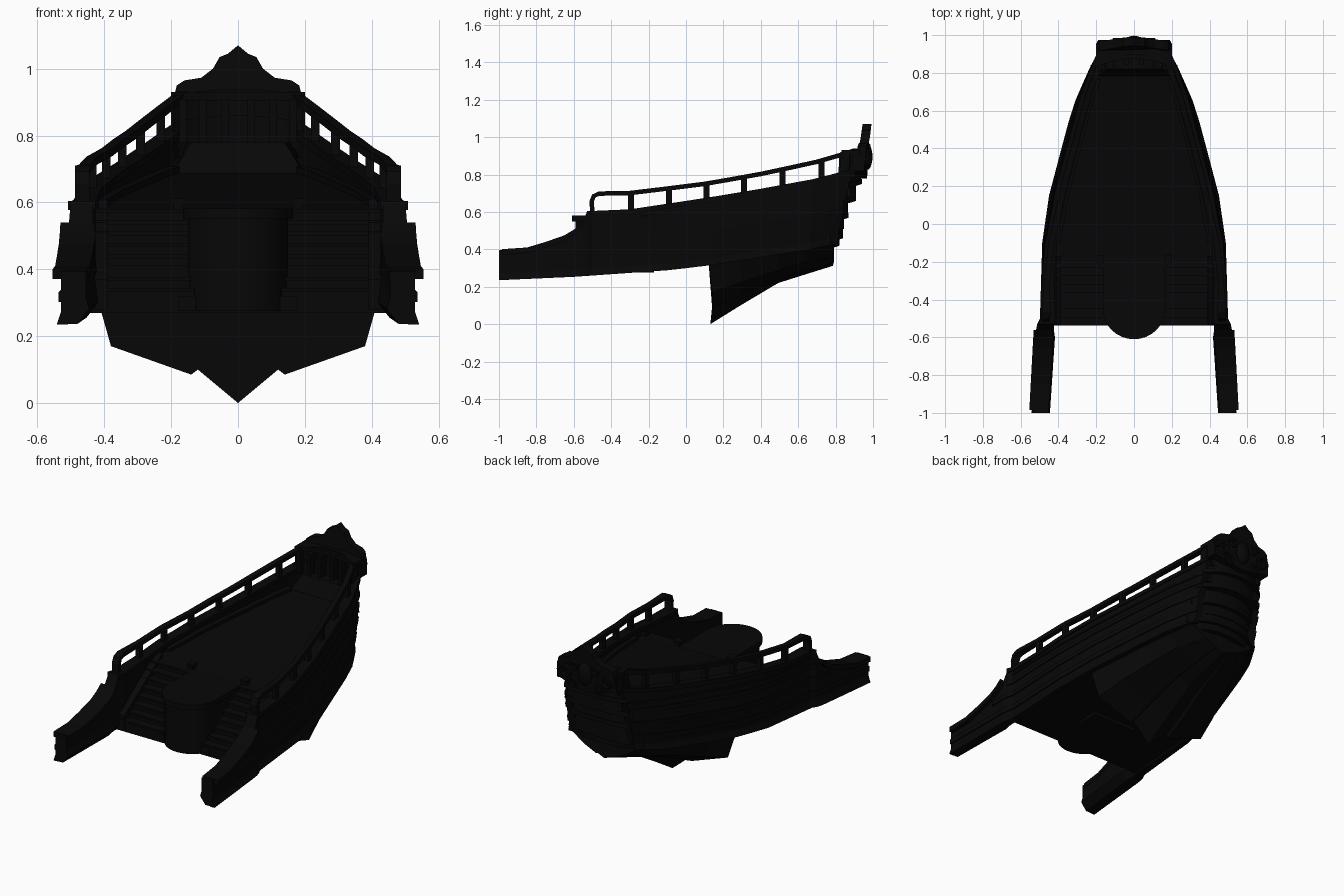
import bpy, bmesh, math

if "Cube" in bpy.data.objects:
    bpy.data.objects.remove(bpy.data.objects["Cube"])

mat = bpy.data.materials.new("charcoal black")
mat.diffuse_color = (0.0022, 0.0022, 0.0022, 1)
mat.use_nodes = True
mat.node_tree.nodes["Principled BSDF"].inputs["Base Color"].default_value = mat.diffuse_color


def lerp(table, y):
    """Piecewise linear lookup in a list of (key, value) pairs."""
    if y <= table[0][0]:
        return table[0][1]
    for (a, va), (b, vb) in zip(table, table[1:]):
        if y <= b:
            return va + (vb - va) * (y - a) / (b - a)
    return table[-1][1]


def finish(bm, name, mirror=False, smooth=False):
    bmesh.ops.recalc_face_normals(bm, faces=bm.faces)
    me = bpy.data.meshes.new(name)
    bm.to_mesh(me)
    bm.free()
    me.materials.append(mat)
    ob = bpy.data.objects.new(name, me)
    bpy.context.collection.objects.link(ob)
    if mirror:
        ob.modifiers.new("Mirror", 'MIRROR').use_mirror_merge = False
    if smooth:
        bpy.context.view_layer.objects.active = ob
        ob.select_set(True)
        bpy.ops.object.shade_smooth_by_angle(angle=math.radians(35))
        ob.select_set(False)
    return ob


def loft(name, rings, mirror=False, smooth=False):
    """Skin closed rings of equal length and cap both ends."""
    bm = bmesh.new()
    vs = [[bm.verts.new(p) for p in r] for r in rings]
    n = len(rings[0])
    for a, b in zip(vs, vs[1:]):
        for i in range(n):
            j = (i + 1) % n
            bm.faces.new((a[i], a[j], b[j], b[i]))
    bm.faces.new(vs[0])
    bm.faces.new(vs[-1])
    return finish(bm, name, mirror, smooth)


def box(name, x, y, z, mirror=False):
    rings = [[(x[0], y[0], h), (x[1], y[0], h), (x[1], y[1], h), (x[0], y[1], h)] for h in z]
    return loft(name, rings, mirror)


# Hull guide curves along the length: half width, lower edge, top edge
WIDTH = [(-1, .53), (-.7, .514), (-.54, .505), (-.5, .486), (-.1, .474), (.15, .438),
         (.4, .372), (.68, .297), (.85, .234), (.9, .212)]
LOW = [(-1, .237), (-.6, .255), (-.1, .29), (.12, .315), (.5, .375), (.88, .43)]
TOP = [(-1, .395), (-.85, .405), (-.75, .435), (-.65, .47), (-.6, .50), (-.56, .535),
       (-.53, .60), (-.3, .61), (.1, .67), (.4, .72), (.7, .775), (.9, .83)]
THICK = [(-1, .075), (-.6, .08), (-.45, .05), (.9, .04)]
STATIONS = [-1, -.92, -.85, -.75, -.65, -.6, -.56, -.53, -.5, -.3, -.1, .02, .15, .28,
            .4, .54, .68, .78, .85, .89]
top = lambda y: lerp(TOP, y)
low = lambda y: lerp(LOW, y)
thick = lambda y: lerp(THICK, y)


def skin(y, z):
    """Half width and raked y position of the planking."""
    d = max(0, top(y) - z)
    u = (z - low(y)) / (top(y) - low(y))
    tumble = min(1, max(0, (y + .3) / .4)) * max(0, u - .5) * .045
    return lerp(WIDTH, y) - tumble, y - .22 * d * max(0, (y - .6) / .3)


def side_strip(name, ys, lo, hi, out, inner, out_top=None):
    """Band that follows the planking between two height functions."""
    rings = []
    out_top = out if out_top is None else out_top
    for y in ys:
        a, b = lo(y), hi(y)
        (wa, ya), (wb, yb) = skin(y, a), skin(y, b)
        t = inner(y)
        rings.append([(wa + out, ya, a), (wb + out_top, yb, b), (wb - t, yb, b), (wa - t, ya, a)])
    return loft(name, rings, True)


# Hull sides, curving inward toward the top, with a bevelled inner lower edge
rings = []
for y in STATIONS:
    zs = [low(y) + (top(y) - low(y)) * k / 4 for k in range(5)]
    sec = [(skin(y, z)[0], skin(y, z)[1], z) for z in zs]
    t = thick(y)
    sec += [(x - t, v, z) for x, v, z in (sec[4], sec[2])]
    x, v, z = sec[0]
    rings.append(sec + [(x - t - .01, v, z + .045), (x - t + .025, v, z)])
loft("hull_side", rings, True)
side_strip("bulwark_cap", [y for y in STATIONS if y >= -.53],
           lambda y: top(y) - .022, lambda y: top(y) + .004, .008, lambda y: thick(y) + .008)
side_strip("prow_cap", [-.985] + [y for y in STATIONS if -1 < y <= -.56],
           lambda y: top(y) - .025, lambda y: top(y) + .005, .025, lambda y: thick(y) + .002)
side_strip("hull_skirt", STATIONS, lambda y: low(y) - .002, lambda y: low(y) + .035,
           .012, lambda y: .02, 0)

# Horizontal planking bands, each starting where the side is tall enough
for k, (start, off, h) in enumerate([(-1, .065, .03), (-.65, .155, .025),
                                     (-.53, .235, .025), (-.5, .29, .012)]):
    side_strip("hull_band_%d" % k, [y for y in STATIONS if y >= start],
               lambda y: low(y) + off, lambda y: low(y) + off + h, .007, lambda y: .01)

# Railing with a curved front end
RAIL = [(-.5, .60), (-.505, .655), (-.493, .685), (-.465, .698), (-.3, .701), (-.1, .725), (.1, .75),
        (.25, .776), (.4, .803), (.55, .835), (.7, .868), (.88, .92)]
rings = []
for i, (y, z) in enumerate(RAIL):
    a, b = RAIL[max(i - 1, 0)], RAIL[min(i + 1, len(RAIL) - 1)]
    dy, dz = b[0] - a[0], b[1] - a[1]
    m = math.hypot(dy, dz)
    ny, nz = -dz / m * .012, dy / m * .012
    x = skin(max(y, -.5), z)[0] - .02
    h = .022 if y < -.4 else .016
    rings.append([(x - h, y - ny, z - nz), (x + h, y - ny, z - nz),
                  (x + h, y + ny, z + nz), (x - h, y + ny, z + nz)])
loft("handrail", rings, True)
for k, y in enumerate([-.295, -.09, .11, .31, .515, .725, .875]):
    x = skin(y, top(y) + .05)[0] - .021
    box("rail_post_%d" % k, (x - .013, x + .013), (y - .016, y + .016),
        (top(y) - .01, lerp(RAIL[4:], y)), True)

# Sloping deck and flat bottom
DECK = [(-.18, .58), (.8, .69)]


def slab(name, ys, zf, h, inset):
    rings = []
    for y in ys:
        z = zf(y)
        w = skin(y, z)[0] - inset
        rings.append([(-w, y, z), (w, y, z), (w, y, z - h), (-w, y, z - h)])
    loft(name, rings)


slab("deck", [-.18, .02, .15, .4, .68, .8, .86], lambda y: lerp(DECK, y), .02, .02)
slab("hull_floor", [-.53, -.3, -.1, .15], lambda y: low(y) + .03, .02, .03)
side_strip("deck_waterway", [y for y in STATIONS if -.2 < y < .8],
           lambda y: lerp(DECK, y), lambda y: lerp(DECK, y) + .02, -.03, lambda y: .075)

# Stairs on both sides of the rounded platform: one stepped profile with nosings
N = 8
prof = [(-.53, .288)]
for k in range(N):
    y0 = -.53 + .35 * k / N
    z = .31 + .27 * (k + 1) / N
    prof += [(y0, z - .012), (y0 - .008, z - .012), (y0 - .008, z), (y0 + .35 / N, z)]
prof.append((-.18, .3))
loft("stairs", [[(x, y, z) for y, z in prof] for x in (.13, .44)], True)
loft("stair_stringer", [[(.39, -.535, .28), (.43, -.535, .28), (.43, -.535, .37), (.39, -.535, .37)],
                        [(.39, -.17, .5), (.43, -.17, .5), (.43, -.17, .61), (.39, -.17, .61)]], True)


def platform(name, w, front, levels):
    pts = [(w, -.17)] + [(w * math.cos(a), -.45 + (front + .45) * math.sin(a))
                         for a in [math.pi * i / 16 for i in range(17)]] + [(-w, -.17)]
    loft(name, [[(x, y, z) for x, y in pts] for z in levels], smooth=True)


platform("platform_body", .15, -.592, (.275, .56))
platform("platform_rim", .165, -.61, (.55, .582))
box("platform_plinth", (.125, .18), (-.535, -.49), (.275, .32), True)
box("newel_post", (.165, .195), (-.2, -.17), (.56, .605), True)
box("newel_cap", (.158, .202), (-.207, -.163), (.6, .612), True)

# Lower hull with its blunt front face and raised keel
KEEL = [(.14, 0, .1, .17, .38), (.3, .1, .17, .225, .34), (.5, .22, .255, .29, .27),
        (.65, .268, .295, .335, .215), (.79, .312, .335, .37, .14)]
rings = []
for y, zk, zn, zc, wc in KEEL:
    f = wc / .38
    wt = skin(y, low(y))[0] - .012
    half = [(.12 * f, y, zn), (.14 * f, y, zn - .015 * f), (wc, y, zc), (wt, y - .02 * f, low(y) + .02)]
    rings.append([(0, y - .01 * f, zk)] + half + [(-x, v, z) for x, v, z in reversed(half)])
loft("lower_hull", rings)

# Stepped, curved stern: bottom z, top z, y, extra width of each course
STERN = [(.34, .40, .79, -.05), (.40, .44, .82, 0), (.44, .49, .84, .004), (.49, .55, .845, 0),
         (.55, .575, .87, .008), (.575, .64, .865, 0), (.64, .665, .91, .008), (.665, .73, .91, 0),
         (.73, .755, .94, .008), (.755, .84, .935, 0), (.84, .92, .945, 0)]
rings = []
for z0, z1, y, extra in STERN:
    for z in (z0, z1):
        w = skin(.89, min(.83, max(z, .43)))[0] + extra + .12 * max(0, .7 - z) * (z > .4)
        xs = [w * (i / 8 - 1) for i in range(17)]
        back = [(x, y - .07 * abs(x / w) ** 2.5, z + .02 * (1 - (x / w) ** 2)) for x in xs]
        rings.append(back + [(x, yy - .05, z) for x, yy, z in reversed(back)])
loft("stern", rings, smooth=True)

# Raised seat and ribbed panel inside the stern
loft("stern_seat", [[(-.2, .78, .68), (.2, .78, .68), (.19, .88, .68), (-.19, .88, .68)],
                    [(-.14, .82, .78), (.14, .82, .78), (.17, .88, .78), (-.17, .88, .78)]])
for k, x in enumerate((.04, .105, .165)):
    box("stern_rib_%d" % k, (x - .011, x + .011), (.85 - x * .2, .9), (.78, .91), True)
loft("stern_rail", [[(x, .875 - 1.1 * x * x, z) for z in (.905, .93)] +
                    [(x, .96 - .8 * x * x, z) for z in (.93, .905)]
                    for x in [i * .04 - .2 for i in range(11)]])

# Carved crest
CREST = [(0, 1.07), (.03, 1.045), (.055, 1.035), (.075, 1.0), (.11, .973), (.16, .965),
         (.183, .95), (.195, .905), (.2, .87), (.17, .82), (.1, .8), (0, .78)]
outline = CREST + [(-x, z) for x, z in CREST[-2:0:-1]]
loft("crest", [[(x, y - .5 * x * x + .08 * (z - .9), z) for x, z in outline] for y in (.93, .978)])
box("crest_corner_post", (.165, .2), (.89, .955), (.82, .915), True)


def scroll(name, x, z, y, r, t):
    rings = []
    for i in range(19):
        a = i / 18 * 2.6 * math.pi
        rr = r * (1 - .65 * i / 18)
        rings.append([(x + (rr + t * math.cos(b)) * math.cos(a), y + t * math.sin(b),
                       z + (rr + t * math.cos(b)) * math.sin(a))
                      for b in [math.pi * j / 3 for j in range(6)]])
    loft(name, rings, True, True)


scroll("large_scroll", .14, .875, .963, .042, .014)
scroll("small_scroll", .075, .93, .976, .03, .011)
scroll("lower_scroll", .09, .82, .962, .03, .011)
bm = bmesh.new()
bmesh.ops.create_uvsphere(bm, u_segments=16, v_segments=10, radius=1)
for v in bm.verts:
    v.co = (v.co.x * .045, .97 + v.co.y * .027, .895 + v.co.z * .07)
finish(bm, "crest_boss", smooth=True)
